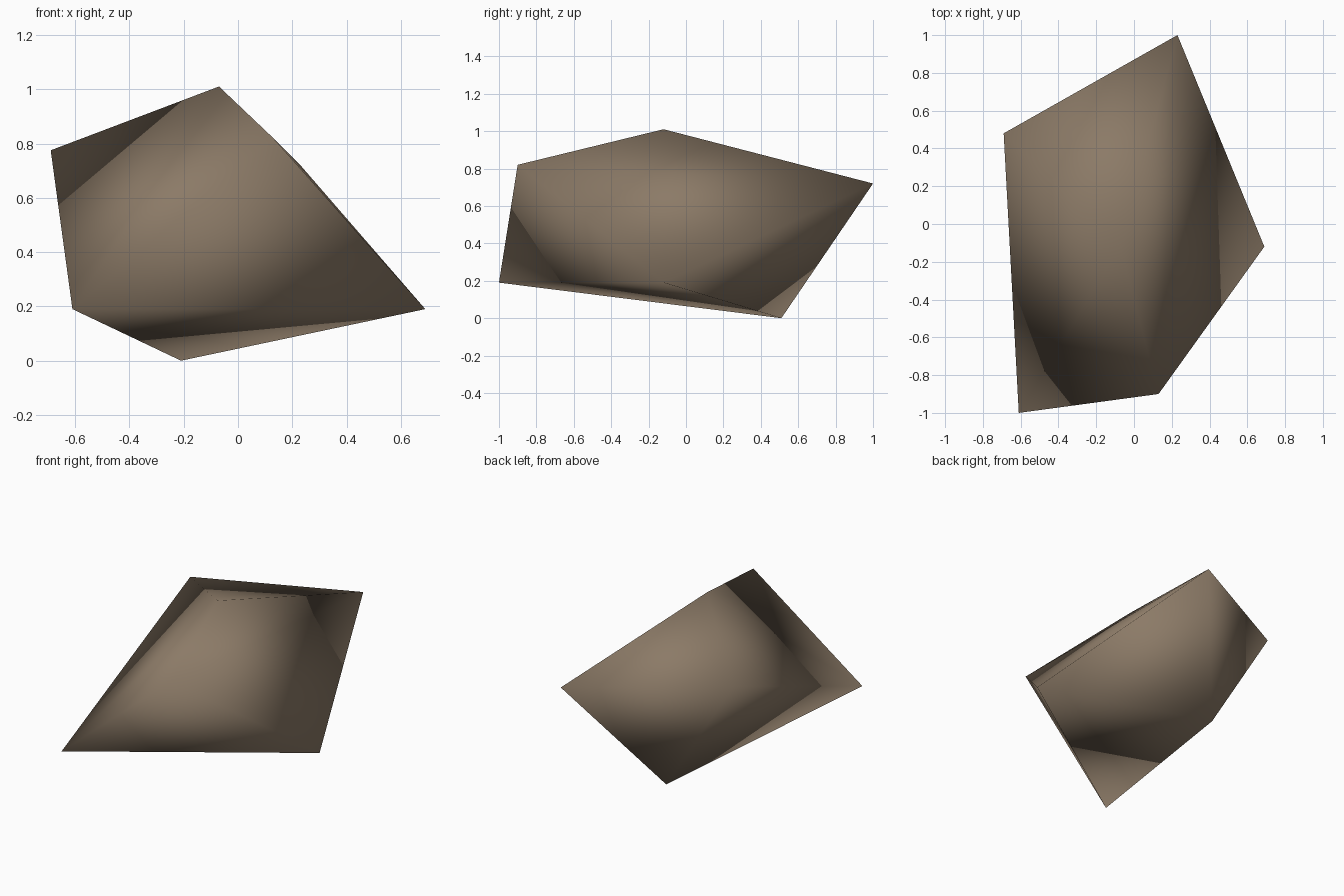
import bpy
import bmesh

# Remove the default cube only
cube = bpy.data.objects.get("Cube")
if cube:
    bpy.data.objects.remove(cube, do_unlink=True)


def make_material(name, color):
    mat = bpy.data.materials.new(name)
    mat.use_nodes = True
    mat.diffuse_color = color
    shader = next(n for n in mat.node_tree.nodes if n.type == "BSDF_PRINCIPLED")
    shader.inputs["Base Color"].default_value = color
    shader.inputs["Roughness"].default_value = 0.9
    return mat


# Corners of the boulder
peak = (-0.07, -0.12, 1.01)
front_shoulder = (0.13, -0.90, 0.82)
back_shoulder = (0.23, 1.00, 0.72)
side_shoulder = (-0.69, 0.48, 0.775)
front_foot = (-0.61, -1.00, 0.19)
side_foot = (0.69, -0.12, 0.19)
base_tip = (-0.21, 0.51, 0.0)

# Boulder: smooth-shaded convex skin stretched over the corners
bm = bmesh.new()
for corner in (peak, front_shoulder, back_shoulder, side_shoulder,
               front_foot, side_foot, base_tip):
    bm.verts.new(corner)
bmesh.ops.convex_hull(bm, input=bm.verts)
bmesh.ops.recalc_face_normals(bm, faces=bm.faces)
for face in bm.faces:
    face.smooth = True

mesh = bpy.data.meshes.new("boulder")
bm.to_mesh(mesh)
bm.free()
mesh.materials.append(make_material("brown_stone", (0.26, 0.195, 0.135, 1.0)))
boulder = bpy.data.objects.new("boulder", mesh)
bpy.context.collection.objects.link(boulder)
